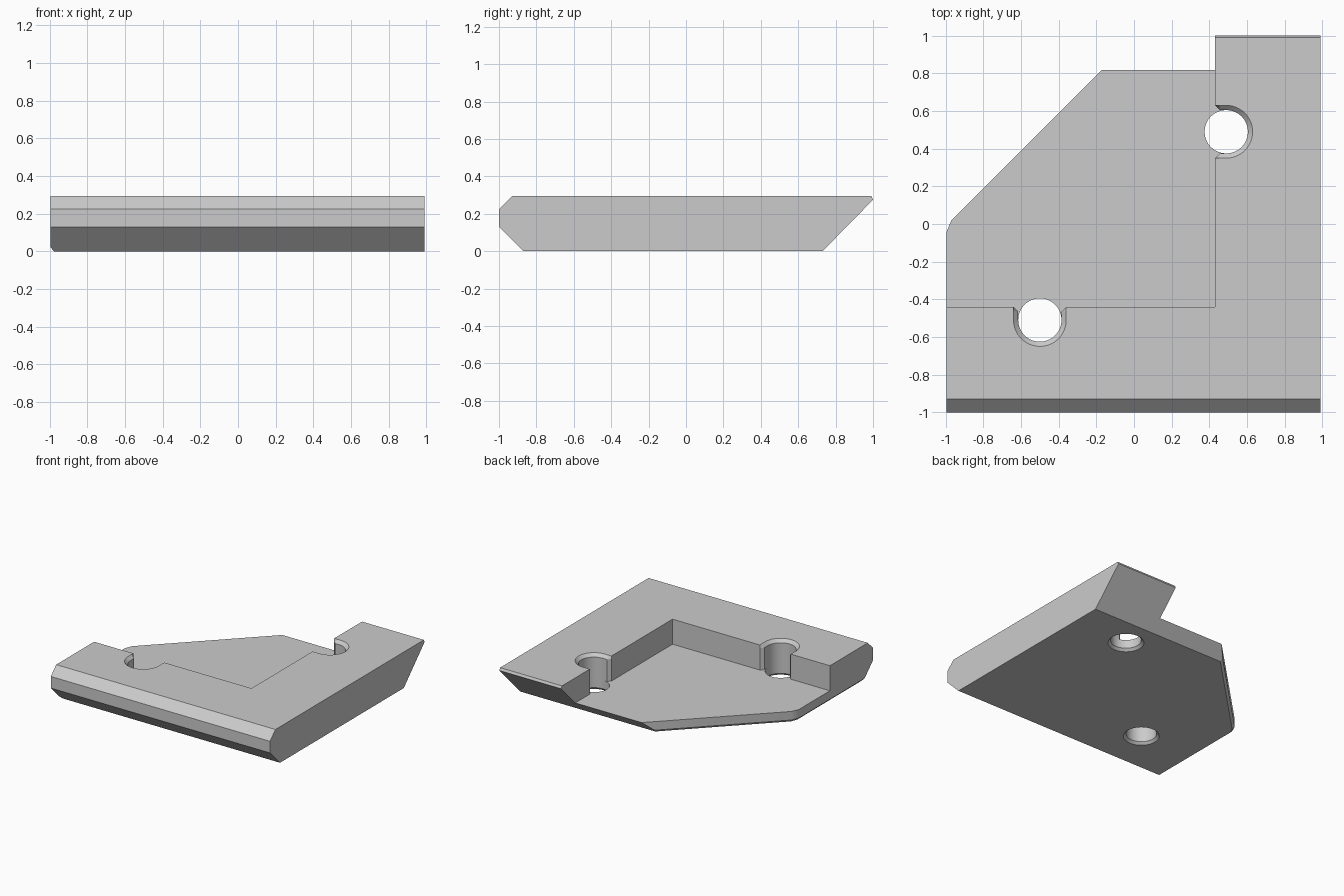
import bpy, bmesh, math

cube = bpy.data.objects.get("Cube")
if cube:
    bpy.data.objects.remove(cube, do_unlink=True)

HEIGHT, FLOOR = 0.295, 0.09
WALL_X, WALL_Y = 0.43, -0.44
HOLE_R, RIM_R, CHAMFER = 0.115, 0.14, 0.025

grey = bpy.data.materials.new("plain grey")
grey.use_nodes = True
grey.diffuse_color = (0.6, 0.6, 0.6, 1)
grey.node_tree.nodes["Principled BSDF"].inputs["Base Color"].default_value = grey.diffuse_color


def loft(name, loops):
    """Closed solid through matching loops of points."""
    bm = bmesh.new()
    rings = [[bm.verts.new(p) for p in loop] for loop in loops]
    for a, b in zip(rings, rings[1:]):
        for i in range(len(a)):
            j = (i + 1) % len(a)
            bm.faces.new((a[i], a[j], b[j], b[i]))
    bm.faces.new(rings[0])
    bm.faces.new(rings[-1])
    bmesh.ops.recalc_face_normals(bm, faces=bm.faces)
    mesh = bpy.data.meshes.new(name)
    bm.to_mesh(mesh)
    bm.free()
    mesh.materials.append(grey)
    obj = bpy.data.objects.new(name, mesh)
    bpy.context.collection.objects.link(obj)
    return obj


def level(points, z):
    return [(x, y, z) for x, y in points]


def combine(target, tool, operation):
    tool.hide_render = True
    mod = target.modifiers.new(tool.name, "BOOLEAN")
    mod.operation, mod.solver, mod.object = operation, "EXACT", tool
    bpy.context.view_layer.objects.active = target
    bpy.ops.object.modifier_apply(modifier=mod.name)
    bpy.data.objects.remove(tool, do_unlink=True)


# Side profile swept across the width
profile = [(-1, 0.13), (-1, 0.225), (-0.93, HEIGHT), (0.99, HEIGHT),
           (1, 0.275), (0.73, 0), (-0.87, 0)]
plate = loft("corner_plate", [[(x, y, z) for y, z in profile] for x in (-1.2, 1.2)])

# Plan outline with the cut corner and its lower edge chamfer
outline = [(-0.995, -1.2), (0.99, -1.2), (0.99, 1.98), (-0.97, 0.02), (-0.995, -0.04)]
inset = [(-0.975, -1.2), (0.99, -1.2), (0.99, 1.952), (-0.955, 0.007), (-0.975, -0.045)]
combine(plate, loft("outline", [level(inset, -0.001), level(outline, 0.02),
                                level(outline, 0.5)]), "INTERSECT")

# Square recess that leaves an L-shaped raised rim
square = [(-2, WALL_Y), (WALL_X, WALL_Y), (WALL_X, 2), (-2, 2)]
combine(plate, loft("recess", [level(square, FLOOR), level(square, 1)]), "DIFFERENCE")


def slot(wall, radius, steps=32):
    """U shape around a hole, flared where it opens through the wall."""
    arc = [(radius * math.cos(a), radius * math.sin(a))
           for a in (math.pi * (0.5 + i / steps) for i in range(steps + 1))]
    near = wall - CHAMFER
    return ([(wall + 0.1, RIM_R), (wall, RIM_R), (near, radius)] + arc +
            [(near, -radius), (wall, -RIM_R), (wall + 0.1, -RIM_R)])


def circle(radius, steps=64):
    return [(radius * math.cos(math.tau * i / steps), radius * math.sin(math.tau * i / steps))
            for i in range(steps)]


# Screw holes with chamfered slots in the rim and a lower countersink
for cx, cy, wall, turn in ((0.49, 0.49, 0.49 - WALL_X, math.pi),
                           (-0.5, -0.51, WALL_Y + 0.51, math.pi / 2)):
    def place(points):
        c, s = math.cos(turn), math.sin(turn)
        return [(cx + u * c - v * s, cy + u * s + v * c) for u, v in points]

    lower, upper = place(slot(wall, HOLE_R)), place(slot(wall, RIM_R))
    combine(plate, loft("slot", [level(lower, FLOOR), level(lower, HEIGHT - CHAMFER),
                                 level(upper, HEIGHT), level(upper, HEIGHT + 0.05)]),
            "DIFFERENCE")
    rings = [(0.155, -0.02), (HOLE_R, 0.02), (HOLE_R, FLOOR + 0.02)]
    combine(plate, loft("hole", [level(place(circle(r)), z) for r, z in rings]), "DIFFERENCE")

# Smooth hole walls, sharp edges elsewhere
bpy.ops.object.select_all(action="DESELECT")
plate.select_set(True)
bpy.context.view_layer.objects.active = plate
bpy.ops.object.shade_smooth_by_angle(angle=math.radians(25))
